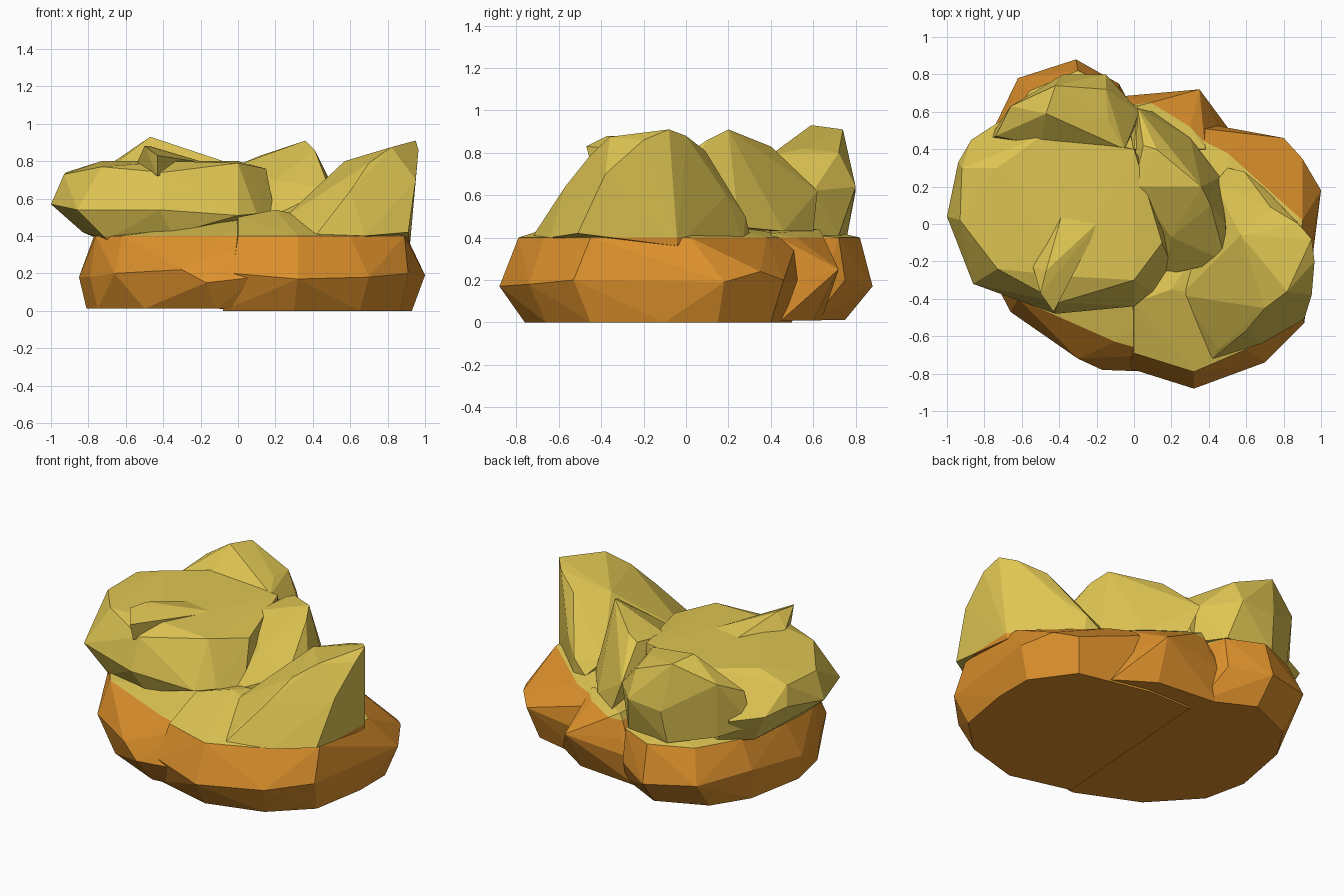
import bpy, bmesh

def material(name, rgb):
    m = bpy.data.materials.new(name)
    m.diffuse_color = (*rgb, 1)
    return m

ORANGE = material("orange rock", (0.72, 0.28, 0.025))
YELLOW = material("yellow rock", (0.74, 0.56, 0.085))
BAND = 0.4  # height where the colour changes
stones = []

def ring(z, pts):
    return [(x, y, z) for x, y in pts]

def boulder(name, pts):
    """Faceted convex stone."""
    bm = bmesh.new()
    for p in pts:
        bm.verts.new(p)
    bmesh.ops.convex_hull(bm, input=bm.verts[:])
    bmesh.ops.delete(bm, geom=[v for v in bm.verts if not v.link_faces], context='VERTS')
    bmesh.ops.recalc_face_normals(bm, faces=bm.faces[:])
    me = bpy.data.meshes.new(name)
    bm.to_mesh(me)
    bm.free()
    ob = bpy.data.objects.new(name, me)
    bpy.context.collection.objects.link(ob)
    stones.append(ob)

# Base, left half
boulder("base_left",
    ring(0.012, [(-.81, .02), (-.74, .4), (-.6, .62), (-.3, .75), (0, .6), (.25, -.65),
                 (-.12, -.69), (-.5, -.52), (-.75, -.25)])
    + [(-.85, .05, .18), (-.78, .45, .22), (-.62, .78, .2), (-.31, .88, .17), (-.08, .75, .2),
       (.1, -.79, .18), (-.17, -.78, .15), (-.3, -.72, .22), (-.45, -.6, .2), (-.66, -.47, .2),
       (-.79, -.22, .18)]
    + ring(0.40, [(-.77, .1), (-.71, .45), (-.56, .71), (-.3, .82), (-.08, .72), (.15, -.7),
                  (-.1, -.63), (-.32, -.52), (-.62, -.4), (-.76, -.2)])
    + [(-.3, .65, .44), (-.1, -.4, .46), (.2, -.4, .51)])

# Base, right half
boulder("base_right",
    ring(0.0, [(.93, .15), (.75, .4), (.3, .5), (0, .5), (-.08, -.66), (.3, -.76),
               (.65, -.66), (.87, -.45), (.93, -.1)])
    + [(1, .18, .19), (.9, .35, .24), (.8, .46, .2), (.42, .53, .2), (0, .5, .2),
       (-.03, -.77, .2), (.32, -.88, .17), (.7, -.74, .18), (.91, -.53, .2), (.96, -.05, .2)]
    + ring(0.40, [(.9, .02), (.5, .38), (.2, .53), (.6, -.67), (.32, -.79), (0, -.69),
                  (.89, -.45)])
    + [(.2, -.35, .54), (.5, .1, .48), (0, -.42, .5)])

# Small lump at the back of the base
boulder("base_back_lump",
    ring(0.01, [(.32, .6), (-.1, .64), (.1, .3), (.5, .4), (.55, .45)])
    + [(.35, .72, .25), (0, .67, .3), (-.1, .68, .2), (.44, .54, .2), (.02, .63, .44),
       (.3, .52, .4), (.38, .4, .42), (0, .4, .45)])

# Large overhanging slab on the left
boulder("left_slab",
    [(-1, .04, .57), (-.94, .33, .62), (-.86, -.32, .54), (-.42, -.48, .54),
     (0, -.44, .51), (-.87, .45, .58), (-.7, .56, .55)]
    + [(-.93, .02, .73), (-.92, .3, .74), (-.73, -.24, .77), (-.4, -.42, .74), (-.35, -.28, .8),
       (0, -.3, .79), (.15, -.1, .76), (0, .4, .8), (-.5, .47, .8), (-.73, .3, .8)]
    + [(-.83, 0, .42), (-.7, -.3, .38), (-.35, -.42, .41), (-.76, .4, .39), (-.6, .55, .4),
       (.2, -.22, .5), (.18, .1, .5), (.1, -.36, .52), (0, .4, .4)])

# Shard lying on the slab
boulder("slab_shard",
    [(-.43, -.47, .83), (-.5, -.37, .88), (-.54, -.23, .79), (-.38, .07, .79),
     (-.17, .03, .79), (-.43, -.44, .72), (-.3, -.2, .8), (-.47, -.25, .88)])

# Boulder at the back left
boulder("back_left_boulder",
    [(-.47, .59, .93), (-.42, .74, .91), (-.66, .63, .8), (-.38, .8, .62), (-.15, .8, .64),
     (-.14, .56, .82), (-.15, .72, .8), (.03, .6, .62), (-.74, .47, .72), (-.78, .45, .5),
     (-.64, .6, .45), (-.4, .76, .41), (-.1, .72, .41), (-.5, .42, .77), (-.05, .4, .79),
     (.02, .55, .41)])

# Blade of rock in the middle
boulder("middle_blade",
    [(.36, .2, .91), (.41, .1, .86), (.05, .42, .8), (.12, .4, .83), (.02, .62, .62),
     (.1, .6, .43), (.49, 0, .7), (.49, -.2, .65), (.2, -.07, .7), (.17, -.27, .5),
     (.46, .25, .45), (.3, .46, .43), (.5, -.2, .45), (0, .2, .78)])

# Leaning fang on the right
boulder("right_fang",
    [(.95, -.08, .91), (.965, -.2, .86), (.82, -.36, .875), (.95, -.38, .7), (.57, -.06, .8),
     (.88, 0, .88), (.73, .09, .81), (.7, .19, .6), (.7, -.45, .79), (.6, -.57, .64),
     (.59, .28, .5), (.43, .22, .5), (.5, .3, .42), (.6, .27, .38), (.92, -.04, .36),
     (.91, -.51, .42), (.68, -.64, .4), (.45, -.67, .47), (.42, -.72, .41), (.25, -.38, .5),
     (.5, -.2, .68)])

# Fuse all stones into one skin
rock = stones[0]
for s in stones[1:]:
    mod = rock.modifiers.new("fuse", 'BOOLEAN')
    mod.operation = 'UNION'
    mod.solver = 'EXACT'
    mod.object = s
bpy.context.view_layer.update()
fused = bpy.data.meshes.new_from_object(rock.evaluated_get(bpy.context.evaluated_depsgraph_get()))
rock.modifiers.clear()
rock.data = fused
rock.name = "rock"
for s in stones[1:]:
    bpy.data.objects.remove(s)

# Cut at the colour band, orange below and yellow above
bm = bmesh.new()
bm.from_mesh(fused)
bmesh.ops.bisect_plane(bm, geom=bm.verts[:] + bm.edges[:] + bm.faces[:], dist=0.0005,
                       plane_co=(0, 0, BAND), plane_no=(0, 0, 1))
for f in bm.faces:
    f.smooth = False
    f.material_index = int(f.calc_center_median().z > BAND + 0.0005)
bm.to_mesh(fused)
bm.free()
fused.materials.clear()
for m in (ORANGE, YELLOW):
    fused.materials.append(m)
for f in fused.polygons:  # colours again, since clearing slots resets them
    f.material_index = int(f.center.z > BAND + 0.0005)
